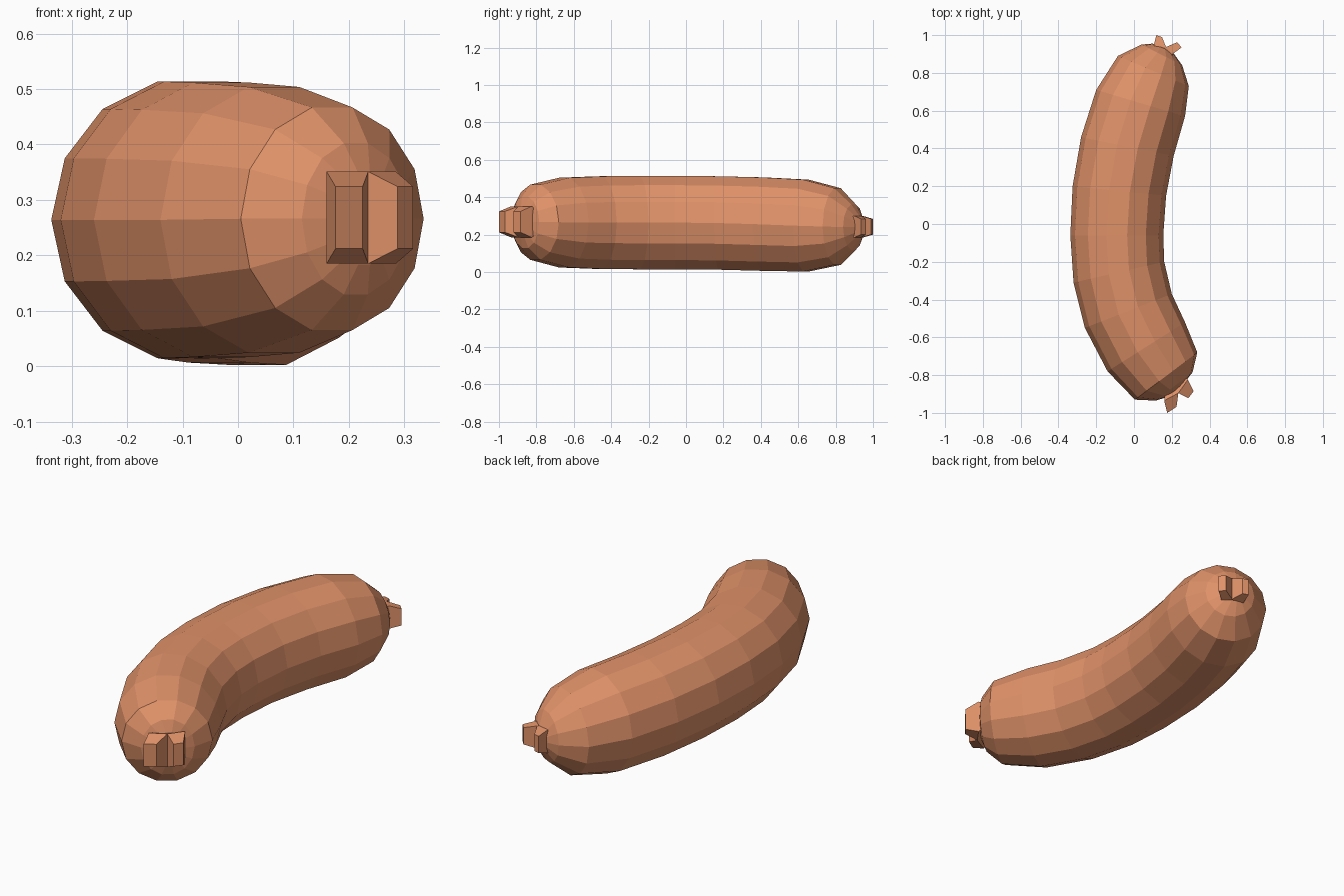
import bpy, bmesh, math
from mathutils import Vector

skin = bpy.data.materials.new("sausage skin")
skin.diffuse_color = (0.74, 0.285, 0.14, 1)
SIDES = 14


def finish(name, bm):
    bmesh.ops.recalc_face_normals(bm, faces=bm.faces[:])
    me = bpy.data.meshes.new(name)
    bm.to_mesh(me)
    bm.free()
    me.materials.append(skin)
    ob = bpy.data.objects.new(name, me)
    bpy.context.collection.objects.link(ob)


# Curved body: each ring is outer point, inner point, centre height, half height
rings = [
    (0.18, -0.915, 0.275, -0.83, 0.266, 0.085),
    (0.115, -0.935, 0.31, -0.785, 0.266, 0.14),
    (0.005, -0.93, 0.335, -0.68, 0.266, 0.206),
    (-0.14, -0.78, 0.27, -0.52, 0.264, 0.246),
    (-0.26, -0.55, 0.20, -0.37, 0.264, 0.254),
    (-0.32, -0.31, 0.16, -0.20, 0.264, 0.256),
    (-0.337, -0.06, 0.155, -0.06, 0.264, 0.256),
    (-0.325, 0.20, 0.17, 0.15, 0.262, 0.256),
    (-0.28, 0.46, 0.21, 0.36, 0.256, 0.256),
    (-0.20, 0.71, 0.27, 0.57, 0.248, 0.252),
    (-0.085, 0.89, 0.29, 0.73, 0.243, 0.21),
    (0.04, 0.95, 0.255, 0.84, 0.24, 0.125),
    (0.10, 0.955, 0.205, 0.91, 0.24, 0.06),
]
bm = bmesh.new()
loops = []
for lx, ly, rx, ry, zc, h in rings:
    mid = Vector(((lx + rx) / 2, (ly + ry) / 2, zc))
    side = Vector(((rx - lx) / 2, (ry - ly) / 2, 0))
    loops.append([bm.verts.new(mid + side * math.cos(a) + Vector((0, 0, h * math.sin(a))))
                  for a in (2 * math.pi * i / SIDES for i in range(SIDES))])
for a, b in zip(loops, loops[1:]):
    for i in range(SIDES):
        j = (i + 1) % SIDES
        bm.faces.new((a[i], a[j], b[j], b[i]))
bm.faces.new(loops[0])
bm.faces.new(loops[-1])
finish("sausage_body", bm)


# Pinched casing ends: tapered prongs splaying from each tip
def prong(name, base, middle, tip, zc, heights):
    bm = bmesh.new()
    quads = []
    for (p, q), h in zip((base, middle, tip), heights):
        quads.append([bm.verts.new((x, y, zc + s * h))
                      for (x, y), s in ((p, -1), (q, -1), (q, 1), (p, 1))])
    for a, b in zip(quads, quads[1:]):
        for i in range(4):
            j = (i + 1) % 4
            bm.faces.new((a[i], a[j], b[j], b[i]))
    bm.faces.new(quads[0])
    bm.faces.new(quads[-1])
    finish(name, bm)


front = (0.06, 0.083, 0.056)
back = (0.045, 0.058, 0.042)
prong("front_prong_outer", ((0.17, -0.86), (0.24, -0.83)),
      ((0.16, -0.935), (0.235, -0.895)), ((0.176, -1.0), (0.225, -0.968)), 0.268, front)
prong("front_prong_inner", ((0.21, -0.84), (0.26, -0.79)),
      ((0.235, -0.895), (0.285, -0.825)), ((0.288, -0.922), (0.316, -0.885)), 0.268, front)
prong("back_prong_outer", ((0.10, 0.90), (0.18, 0.87)),
      ((0.105, 0.945), (0.17, 0.935)), ((0.118, 1.0), (0.148, 0.99)), 0.242, back)
prong("back_prong_inner", ((0.15, 0.89), (0.19, 0.86)),
      ((0.165, 0.935), (0.205, 0.90)), ((0.228, 0.962), (0.252, 0.935)), 0.242, back)
